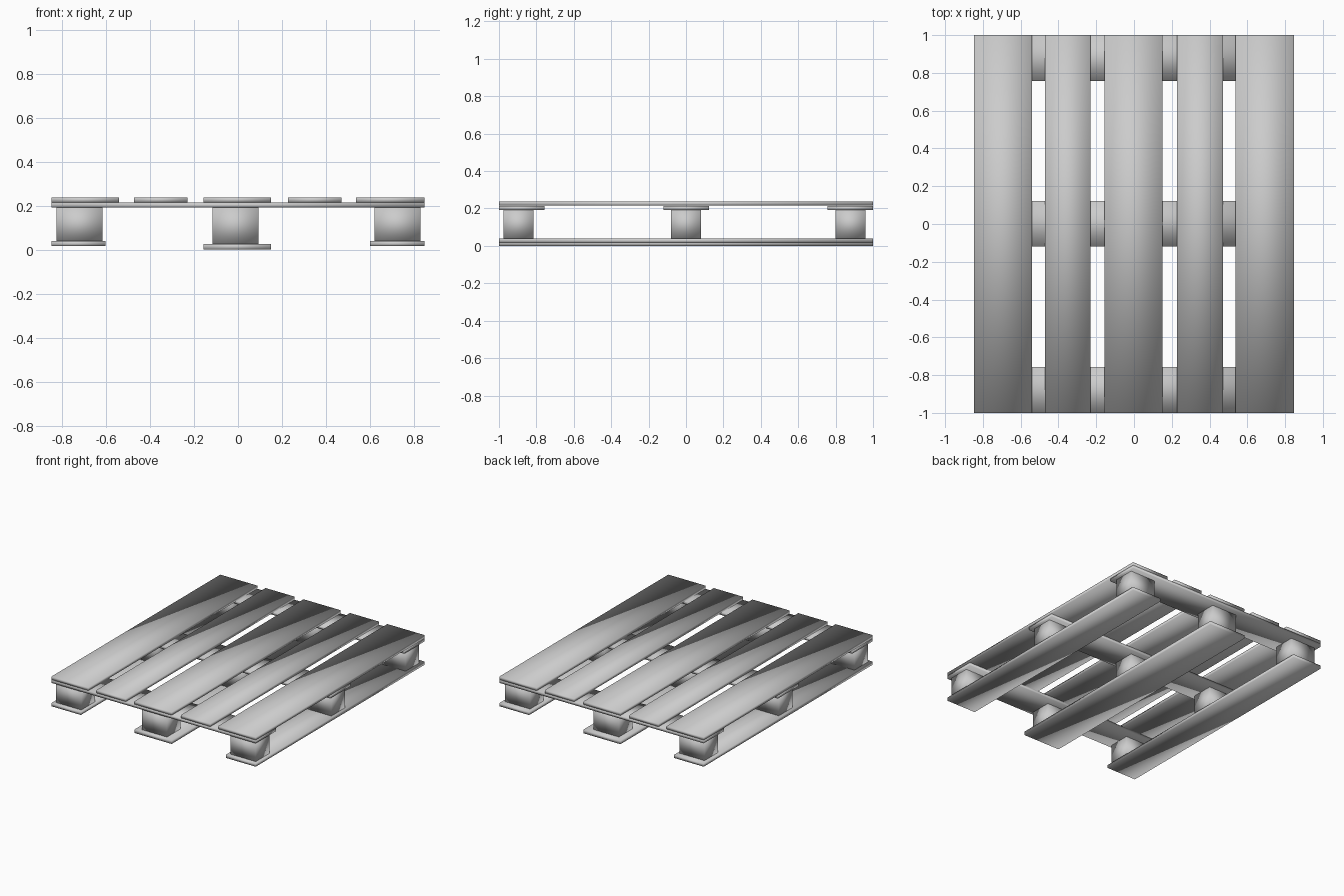
import bpy

if "Cube" in bpy.data.objects:
    bpy.data.objects.remove(bpy.data.objects["Cube"])


def box(name, x, y, z):
    """Softly shaded box from (min, max) ranges on each axis."""
    bpy.ops.mesh.primitive_cube_add(
        size=1, location=[(a + b) / 2 for a, b in (x, y, z)])
    ob = bpy.context.object
    ob.name = ob.data.name = name
    ob.scale = [b - a for a, b in (x, y, z)]
    bpy.ops.object.transform_apply(location=False, rotation=False, scale=True)
    bpy.ops.object.shade_smooth()
    return ob


LENGTH = (-1, 1)

# Deck boards: wide outer and middle boards, narrow ones between
deck = [(-0.847, -0.54), (-0.472, -0.23), (-0.157, 0.15),
        (0.228, 0.47), (0.537, 0.847)]
for i, x in enumerate(deck, 1):
    box(f"deck_board_{i}", x, LENGTH, (0.215, 0.238))

# Cross boards under the deck
for i, y in enumerate([(-1, -0.757), (-0.12, 0.123), (0.757, 1)], 1):
    box(f"cross_board_{i}", (-0.847, 0.847), y, (0.191, 0.214))

# Bottom runners: the middle one is wider and sits lower
runners = [((-0.847, -0.602), (0.016, 0.040)),
           ((-0.157, 0.15), (0.0, 0.027)),
           ((0.60, 0.847), (0.016, 0.040))]
for i, (x, z) in enumerate(runners, 1):
    box(f"bottom_runner_{i}", x, LENGTH, z)

# Spacer blocks, three on each runner
block_x = [(-0.825, -0.616), (-0.115, 0.094), (0.621, 0.83)]
block_y = [(-0.975, -0.815), (-0.081, 0.08), (0.799, 0.959)]
for i, x in enumerate(block_x):
    for j, y in enumerate(block_y):
        box(f"spacer_block_{i + 1}_{j + 1}", x, y, (runners[i][1][1], 0.192))
